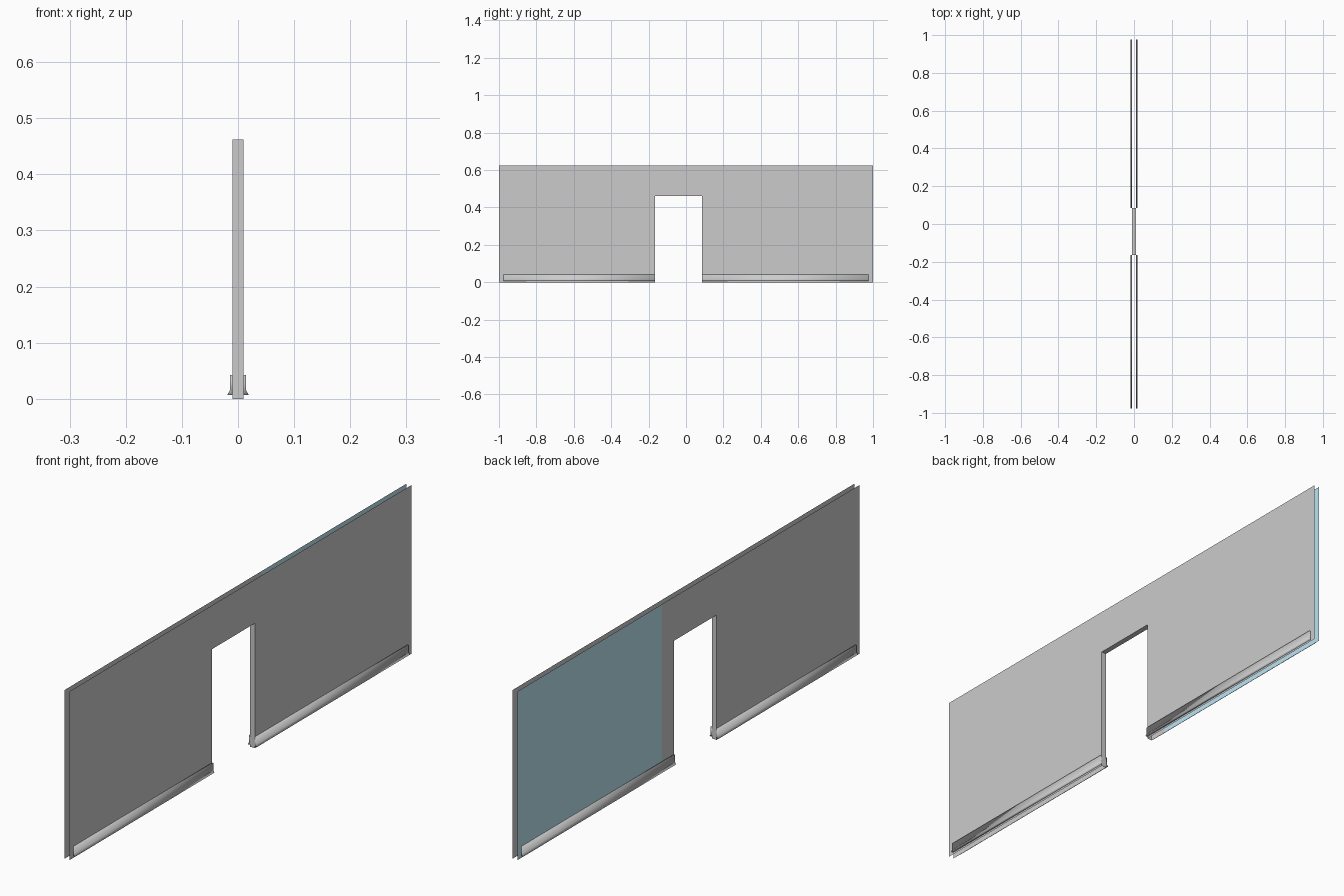
import bpy

if "Cube" in bpy.data.objects:
    bpy.data.objects.remove(bpy.data.objects["Cube"])

HALF = 0.01                    # half wall thickness
Y0, Y1 = -1.0, 1.0             # wall ends
D0, D1, DH = -0.165, 0.085, 0.462   # door opening
BLUE_Y = 0.155                 # start of the coloured section
H = 0.624                      # wall height
SKIRT_END = 0.977


def make(name, verts, faces, color=None):
    mesh = bpy.data.meshes.new(name)
    mesh.from_pydata(verts, [], faces)
    mesh.update()
    obj = bpy.data.objects.new(name, mesh)
    bpy.context.collection.objects.link(obj)
    if color:
        mat = bpy.data.materials.new(name + "_paint")
        mat.diffuse_color = color
        mat.use_nodes = True
        mat.node_tree.nodes["Principled BSDF"].inputs["Base Color"].default_value = mat.diffuse_color
        mesh.materials.append(mat)
    return obj


def sheet(name, side, rects, color=None):
    """Upright rectangles (y0, y1, z0, z1) on one side of the wall."""
    verts, faces = [], []
    for a, b, lo, hi in rects:
        n = len(verts)
        x = side * HALF
        verts += [(x, a, lo), (x, b, lo), (x, b, hi), (x, a, hi)]
        quad = (n, n + 1, n + 2, n + 3)
        faces.append(quad if side > 0 else quad[::-1])
    return make(name, verts, faces, color)


def skirting(name, side, a, b):
    """Skirting board extruded along y, flared at the foot."""
    profile = [(HALF, 0.007), (0.019, 0.007), (0.0145, 0.015),
               (0.0145, 0.042), (HALF, 0.042)]
    n = len(profile)
    verts = [(side * x, y, z) for y in (a, b) for x, z in profile]
    # the side against the wall stays open
    faces = [(i, i + n, i + 1 + n, i + 1) for i in range(n - 1)]
    faces += [tuple(range(n)), tuple(range(2 * n - 1, n - 1, -1))]
    if side > 0:
        faces = [faces[i][::-1] if i < n - 1 else faces[i]
                 for i in range(len(faces))]
        faces = [f[::-1] if i < n - 1 else f for i, f in enumerate(faces)]
    else:
        faces = [f[::-1] for f in faces]
    obj = make(name, verts, faces)
    # smooth shading gives the soft moulded look
    bpy.ops.object.select_all(action='DESELECT')
    obj.select_set(True)
    bpy.context.view_layer.objects.active = obj
    bpy.ops.object.mode_set(mode='EDIT')
    bpy.ops.mesh.select_all(action='SELECT')
    bpy.ops.mesh.normals_make_consistent(inside=False)
    bpy.ops.object.mode_set(mode='OBJECT')
    bpy.ops.object.shade_smooth()
    return obj


# wall faces: open at the top, bottom and ends
pier = (Y0, D0, 0, H)
lintel = (D0, D1, DH, H)
sheet("wall_face_right", 1, [pier, lintel, (D1, Y1, 0, H)])
sheet("wall_face_left", -1, [pier, lintel, (D1, BLUE_Y, 0, H)])
sheet("blue_wall_section", -1, [(BLUE_Y, Y1, 0, H)], (0.5, 0.78, 0.88, 1))

# door lining: two jambs and a head
outline = [(D0, 0), (D0, DH), (D1, DH), (D1, 0)]
make("door_lining",
     [(x, y, z) for x in (-HALF, HALF) for y, z in outline],
     [(i, i + 1, i + 5, i + 4) for i in range(3)])

# skirting boards on both sides of each pier
for side, label in ((1, "right"), (-1, "left")):
    skirting(f"skirting_front_{label}", side, -SKIRT_END, D0)
    skirting(f"skirting_back_{label}", side, D1, SKIRT_END)
